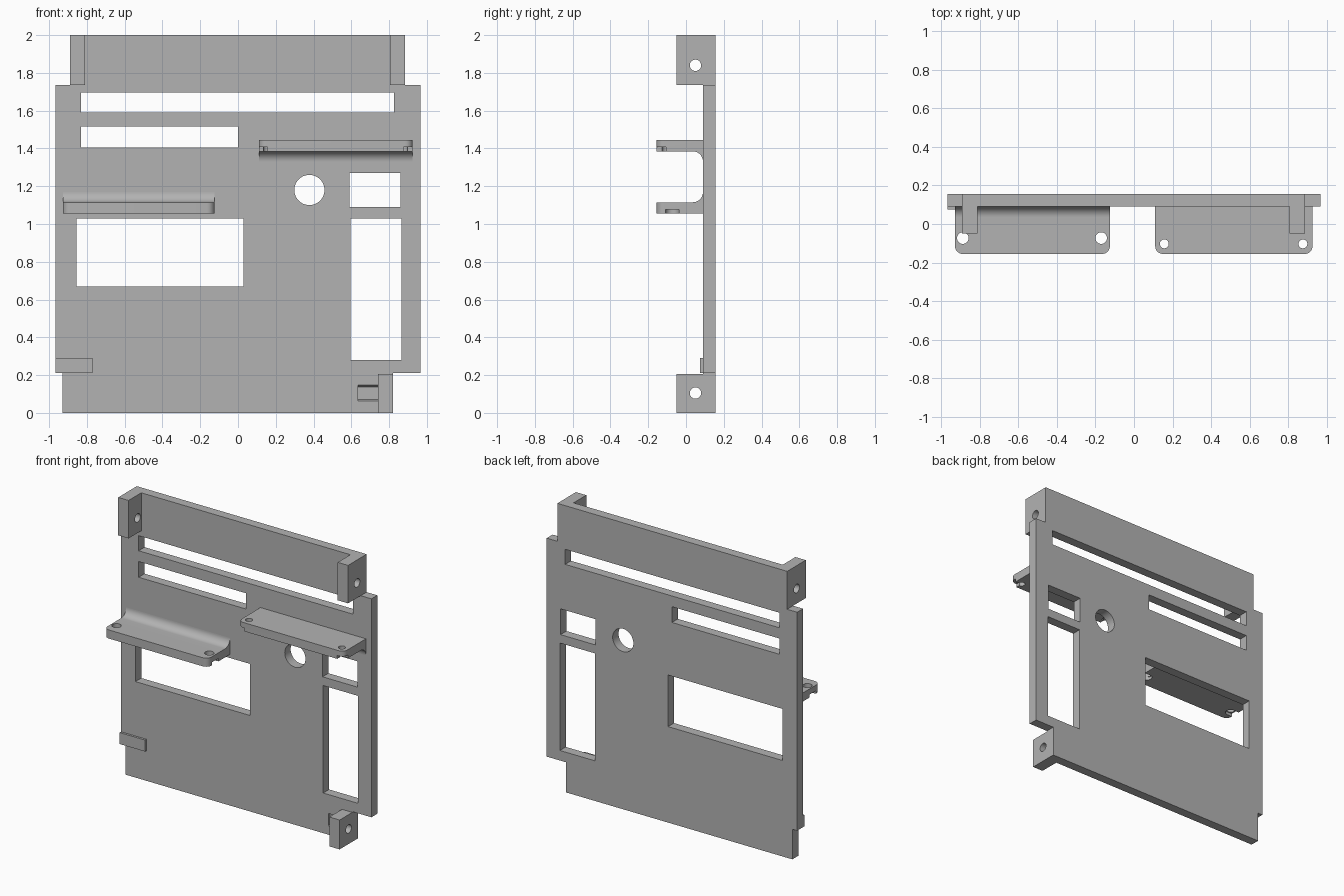
import bpy, bmesh
from math import sin, cos, pi, radians

cube = bpy.data.objects.get("Cube")
if cube:
    bpy.data.objects.remove(cube, do_unlink=True)

grey = bpy.data.materials.new("plain grey")
grey.use_nodes = True
COLOUR = (0.45, 0.45, 0.45, 1)
grey.diffuse_color = COLOUR
grey.node_tree.nodes["Principled BSDF"].inputs["Base Color"].default_value = COLOUR

FRONT, BACK = 0.09, 0.155      # panel faces along y
TIP = -0.155                   # shelf front edge


def rect(a0, a1, b0, b1):
    return [(a0, b0), (a1, b0), (a1, b1), (a0, b1)]


def ring(a, b, r, n=40, start=0.0):
    return [(a + r * cos(start + 2 * pi * i / n), b + r * sin(start + 2 * pi * i / n))
            for i in range(n)]


def prism(name, points, axis, lo, hi):
    """Extrude a 2D outline along one axis."""
    place = {"x": lambda p, t: (t, p[0], p[1]),
             "y": lambda p, t: (p[0], t, p[1]),
             "z": lambda p, t: (p[0], p[1], t)}[axis]
    bm = bmesh.new()
    ends = [[bm.verts.new(place(p, t)) for p in points] for t in (lo, hi)]
    for end in ends:
        bm.faces.new(end)
    n = len(points)
    for i in range(n):
        j = (i + 1) % n
        bm.faces.new((ends[0][i], ends[0][j], ends[1][j], ends[1][i]))
    bmesh.ops.recalc_face_normals(bm, faces=bm.faces)
    mesh = bpy.data.meshes.new(name)
    bm.to_mesh(mesh)
    bm.free()
    mesh.materials.append(grey)
    obj = bpy.data.objects.new(name, mesh)
    bpy.context.collection.objects.link(obj)
    return obj


def activate(obj):
    bpy.ops.object.select_all(action="DESELECT")
    obj.select_set(True)
    bpy.context.view_layer.objects.active = obj


def cut(obj, points, axis, lo, hi):
    """Subtract an extruded outline from an object."""
    cutter = prism("cutter", points, axis, lo, hi)
    activate(obj)
    mod = obj.modifiers.new("cut", "BOOLEAN")
    mod.operation, mod.solver, mod.object = "DIFFERENCE", "EXACT", cutter
    bpy.ops.object.modifier_apply(modifier=mod.name)
    bpy.data.objects.remove(cutter, do_unlink=True)


def smooth(obj):
    activate(obj)
    bpy.ops.object.shade_smooth_by_angle(angle=radians(30))


# Main panel with stepped outline
panel = prism("panel", [(-0.93, 0), (0.82, 0), (0.82, 0.21), (0.967, 0.21),
                        (0.967, 1.735), (0.885, 1.735), (0.885, 2), (-0.89, 2),
                        (-0.89, 1.735), (-0.967, 1.735), (-0.967, 0.21), (-0.93, 0.21)],
              "y", FRONT, BACK)
openings = [rect(-0.83, 0.825, 1.59, 1.695),    # long slot
            rect(-0.83, 0.0, 1.405, 1.515),     # short slot
            rect(-0.855, 0.03, 0.67, 1.03),     # wide window
            rect(0.59, 0.86, 1.09, 1.27),       # small window
            rect(0.595, 0.865, 0.28, 1.03),     # tall window
            ring(0.378, 1.18, 0.08, 48)]        # round hole
for outline in openings:
    cut(panel, outline, "y", 0, 0.3)
# Six-sided relief groove beside the lower tab
cut(panel, ring(0.05, 0.105, 0.066, 6, pi / 6), "x", 0.635, 0.742)
smooth(panel)

# Side mounting tabs with a cross hole
for name, x0, x1, z0, z1, hole in (("top_right_tab", -0.89, -0.81, 1.735, 2, 1.84),
                                   ("top_left_tab", 0.805, 0.885, 1.735, 2, 1.84),
                                   ("bottom_left_tab", 0.74, 0.82, 0, 0.205, 0.105)):
    tab = prism(name, rect(-0.05, FRONT, z0, z1), "x", x0, x1)
    cut(tab, ring(0.05, hole, 0.03), "x", x0 - 0.1, x1 + 0.1)
    smooth(tab)

# Thin spacer block at the lower corner
prism("spacer_block", rect(-0.967, -0.77, 0.21, 0.29), "y", 0.075, FRONT)


def shelf(name, x0, x1, z_fillet, z_flat, r=0.055):
    """Flat ledge with a fillet into the panel and rounded front corners."""
    side = 1 if z_fillet > z_flat else -1
    profile = [(FRONT, z_flat), (TIP, z_flat), (TIP, z_fillet)]
    for i in range(13):
        a = pi / 2 * i / 12
        profile.append((FRONT - r + r * sin(a), z_fillet + side * r * (1 - cos(a))))
    obj = prism(name, profile, "x", x0, x1)
    bm = bmesh.new()
    bm.from_mesh(obj.data)
    corners = [e for e in bm.edges
               if all(abs(v.co.y - TIP) < 1e-4 for v in e.verts)
               and abs(e.verts[0].co.x - e.verts[1].co.x) < 1e-4]
    bmesh.ops.bevel(bm, geom=corners, offset=0.04, segments=8, profile=0.5, affect="EDGES")
    bm.to_mesh(obj.data)
    bm.free()
    return obj


# Upper shelf: corner notches underneath, small screw holes
upper = shelf("upper_shelf", 0.11, 0.925, 1.385, 1.445)
for hole, a, b in ((0.157, 0.05, 0.157), (0.875, 0.875, 0.98)):
    cut(upper, rect(a, b, -0.2, -0.106), "z", 1.3, 1.408)
    cut(upper, ring(hole, -0.103, 0.023), "z", 1.3, 1.5)
smooth(upper)

# Lower shelf: side slots underneath, larger screw holes
lower = shelf("lower_shelf", -0.927, -0.125, 1.115, 1.055)
for hole, a, b in ((-0.887, -1, -0.887), (-0.17, -0.17, -0.05)):
    cut(lower, rect(a, b, -0.108, -0.038), "z", 1.0, 1.076)
    cut(lower, ring(hole, -0.073, 0.035), "z", 1.0, 1.076)
    cut(lower, ring(hole, -0.073, 0.03), "z", 1.0, 1.2)
smooth(lower)
bpy.ops.object.select_all(action="DESELECT")
